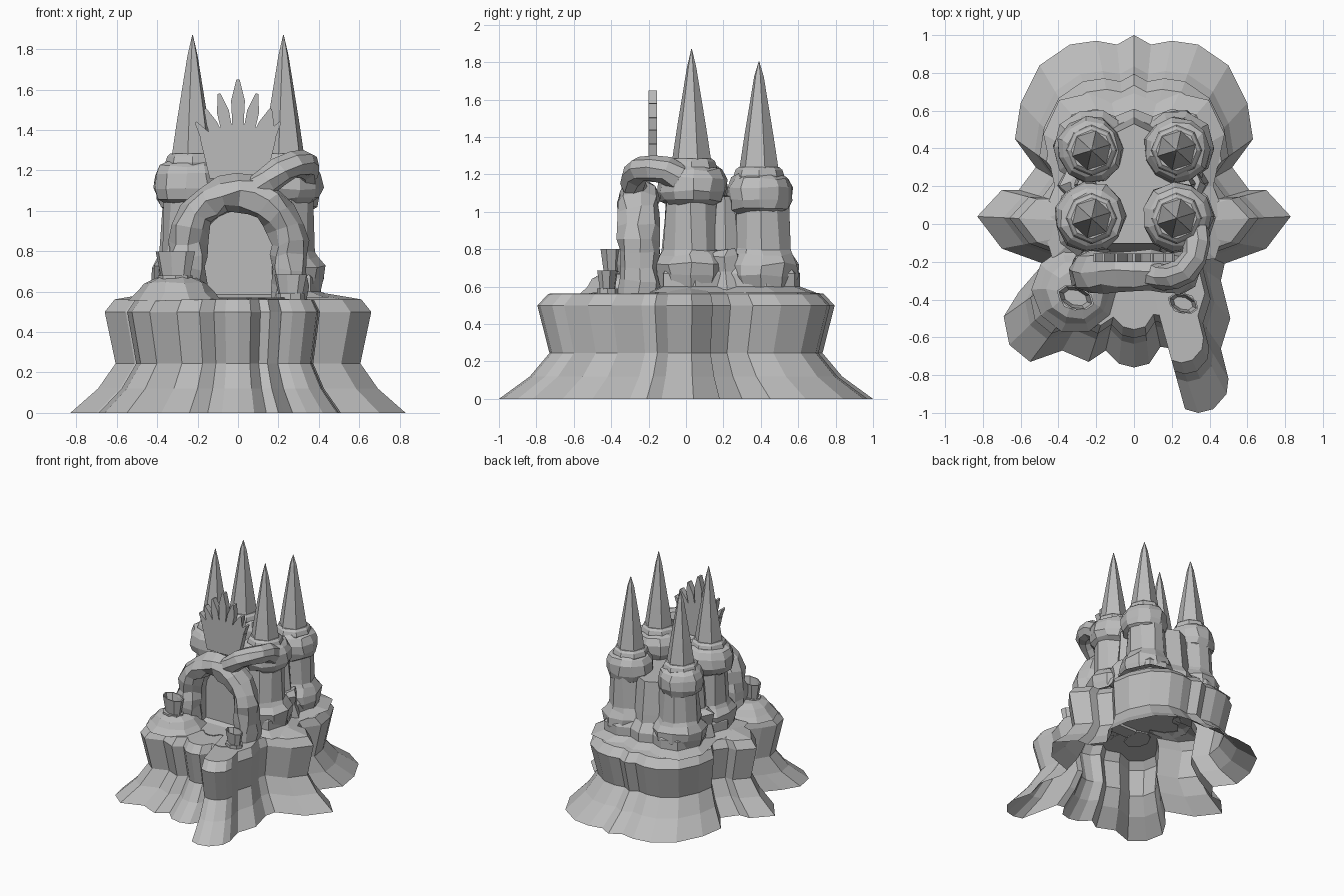
import bpy, bmesh, math, random
from mathutils import Vector

random.seed(4)
if "Cube" in bpy.data.objects:
    bpy.data.objects.remove(bpy.data.objects["Cube"])

stone = bpy.data.materials.new("grey stone")
stone.use_nodes = True
grey = (0.5, 0.5, 0.5, 1)
stone.diffuse_color = grey
stone.node_tree.nodes["Principled BSDF"].inputs["Base Color"].default_value = grey


def finish(name, bm):
    bmesh.ops.recalc_face_normals(bm, faces=bm.faces)
    mesh = bpy.data.meshes.new(name)
    bm.to_mesh(mesh)
    bm.free()
    mesh.materials.append(stone)
    obj = bpy.data.objects.new(name, mesh)
    bpy.context.collection.objects.link(obj)
    return obj


def loft(name, rings, start=True, end=True, rough=0):
    """Skin a list of equal-length point rings."""
    bm = bmesh.new()
    rows = [[bm.verts.new(Vector(p) + Vector([random.uniform(-rough, rough) for _ in range(3)]))
             for p in ring] for ring in rings]
    n = len(rows[0])
    for a, b in zip(rows, rows[1:]):
        for i in range(n):
            bm.faces.new((a[i], a[(i + 1) % n], b[(i + 1) % n], b[i]))
    if start:
        bm.faces.new(rows[0])
    if end:
        bm.faces.new(rows[-1])
    return finish(name, bm)


def turned(name, x, y, profile, sides, rough=0, squash=1, spin=0):
    """Stack of round or oval rings from (radius, height) pairs."""
    c, s = math.cos(spin), math.sin(spin)
    rings = []
    for r, z in profile:
        ring = []
        for i in range(sides):
            u = r * math.cos(math.tau * i / sides)
            v = r * squash * math.sin(math.tau * i / sides)
            ring.append((x + u * c - v * s, y + u * s + v * c, z))
        rings.append(ring)
    return loft(name, rings, rough=rough)


def tube(name, path, axis, wide, deep, rough=0, sides=8):
    """Sweep an oval along a path; deep lies along the given axis."""
    pts = [Vector(p) for p in path]
    rings = []
    for k, p in enumerate(pts):
        t = (pts[min(k + 1, len(pts) - 1)] - pts[max(k - 1, 0)]).normalized()
        side = t.cross(Vector(axis)).normalized()
        up = side.cross(t).normalized()
        rings.append([p + side * wide * math.cos(math.tau * i / sides)
                      + up * deep * math.sin(math.tau * i / sides) for i in range(sides)])
    return loft(name, rings, rough=rough)


# Rock base: one lobed outline, flared at the foot and open underneath
back_half = [(.09, .95), (.2, .97), (.34, .95), (.5, .84), (.6, .64), (.63, .45),
             (.52, .3), (.61, .18), (.7, .18), (.83, .04), (.7, -.13), (.48, -.21)]
front = [(.46, -.3), (.51, -.5), (.46, -.66), (.5, -.82), (.49, -.9), (.42, -.98),
         (.34, -1), (.27, -.98), (.23, -.8), (.2, -.66), (.14, -.65), (.08, -.74),
         (0, -.76), (-.08, -.74), (-.15, -.67), (-.24, -.73), (-.38, -.67),
         (-.55, -.73), (-.66, -.64), (-.69, -.49), (-.61, -.36)]
outline = [(0, 1)] + back_half + front + [(-x, y) for x, y in reversed(back_half)]
levels = [(1, 0), (.835, .12), (.73, .245), (.795, .5), (.735, .562)]
rings = [[(x * s, y * s, z) for x, y in outline] for s, z in levels]
rings.append([(x * .5, y * .5, .595 if y > -.25 else .565) for x, y in outline])
loft("rock_base", rings, start=False, end=False)

# Flat court in front of the gate, closing the middle of the base
court = [(x * .5, y * .5, .566) for x, y in outline]
loft("court", [court, [(x, y, .57) for x, y, z in court]], start=False)

# Upper terrace under the keep
half = [(.1, .57), (.2, .61), (.33, .58), (.4, .43), (.35, .2), (.41, .05), (.36, -.12), (.15, -.14)]
terrace = [(0, .61)] + half + [(-x, y) for x, y in reversed(half)]
loft("terrace", [[(x * s, .2 + (y - .2) * s, z) for x, y in terrace]
                 for s, z in [(1.2, .57), (1.0, .6), (1.0, .67), (.88, .74)]], start=False)

# Keep: recessed walls between the towers
half = [(.12, .5), (.25, .42), (.28, .2), (.25, -.05), (.14, -.13)]
walls = [(0, .56)] + half + [(-x, y) for x, y in reversed(half)]
loft("keep_walls", [[(x * s, .2 + (y - .2) * s, z) for x, y in walls]
                    for s, z in [(1.05, .6), (1, .8), (.92, 1.06)]], start=False)

# Four towers with bulging foot, swollen head and slim hexagonal spire
for word, y, shift, drop, fat in (("front", .03, -.005, 0, 1), ("back", .39, .018, .045, .94)):
    for hand, sx in (("left", 1), ("right", -1)):
        x = .225 * sx
        turned(f"{word}_{hand}_tower", x, y + shift,
               [(.17, .58), (.195, .66), (.2, .72), (.165, .77), (.155, .8), (.14, 1.07)],
               10, rough=.01)
        turned(f"{word}_{hand}_tower_head", x + .006 * sx, y + .005,
               [(.13 * fat, 1.035 - drop), (.17 * fat, 1.06 - drop), (.187 * fat, 1.11 - drop),
                (.184 * fat, 1.18 - drop), (.16 * fat, 1.225 - drop), (.125 * fat, 1.245 - drop)],
               11, rough=.009)
        turned(f"{word}_{hand}_collar", x, y,
               [(.125, 1.2 - drop), (.135, 1.24 - drop), (.125, 1.27 - drop), (.108, 1.285 - drop)], 8)
        turned(f"{word}_{hand}_spire", x, y,
               [(.108, 1.27 - drop), (.08, 1.45 - drop), (.026, 1.77 - drop), (.002, 1.87 - drop * 1.5)],
               6, spin=.3)

# Rough buttresses between the towers on each side
for hand, sx in (("left", 1), ("right", -1)):
    turned(f"{hand}_buttress", .3 * sx, .21,
           [(.1, .58), (.08, .68), (.09, .77), (.05, .8)], 6, rough=.015)
    turned(f"{hand}_wall_shaft", .25 * sx, .21, [(.08, .7), (.05, 1.08)], 6, rough=.01)

# Gate: thick rocky arch around a tapering doorway
arc = [(-.252 * math.cos(math.pi * k / 10), -.25, .84 + .25 * math.sin(math.pi * k / 10))
       for k in range(11)]
legs = [.55, .63, .71, .78]
path = [(-.252, -.25, z) for z in legs] + arc + [(.252, -.25, z) for z in reversed(legs)]
tube("gate_arch", path, (0, 1, 0), .09, .11, rough=.014)


def door_ring(y, half_width, rise):
    curve = [(-half_width * math.cos(math.pi * k / 10), y, .84 + rise * math.sin(math.pi * k / 10))
             for k in range(11)]
    return [(-half_width, y, .55)] + curve + [(half_width, y, .55)]


loft("doorway", [door_ring(-.28, .185, .2), door_ring(-.17, .168, .16)], start=False)

# Fan crest: one outline with seven leaves standing over the gate
crest = [(-.14, 1.16)]
petals = [(-35, .365), (-24, .4), (-12, .45), (0, .51), (12, .45), (24, .4), (35, .365)]
for angle, length in petals:
    for turn, reach in ((-5.6, .29), (-4.8, length * .8), (-.9, length),
                        (.9, length), (4.8, length * .8), (5.6, .29)):
        a = math.radians(angle + turn)
        crest.append((reach * math.sin(a), 1.14 + reach * math.cos(a)))
crest.append((.14, 1.16))
loft("fan_crest", [[(x, y, z) for x, z in crest] for y in (-.2, -.155)])

# Thick root curling over the left shoulder of the gate
tube("curled_root", [(.1, -.27, 1.11), (.15, -.28, 1.15), (.21, -.275, 1.2), (.27, -.245, 1.23),
                     (.32, -.18, 1.235), (.335, -.11, 1.22), (.33, -.04, 1.18)],
     (0, 0, 1), .07, .072, rough=.006)

# Mound on the right front lobe
turned("right_mound", -.31, -.35,
       [(.23, .56), (.19, .6), (.155, .645), (.1, .672)], 10, rough=.006)

# Two open cups on round feet
for name, x, y, z, size in (("right_cup", -.31, -.39, .665, 1), ("left_cup", .26, -.42, .575, .82)):
    turned(name + "_foot", x, y, [(.085 * size, z - .015), (.085 * size, z + .015)], 8, squash=.8)
    turned(name, x, y,
           [(.075 * size, z), (.104 * size, z + .135 * size), (.092 * size, z + .135 * size),
            (.066 * size, z + .03)], 8, squash=.6, spin=-.35)
